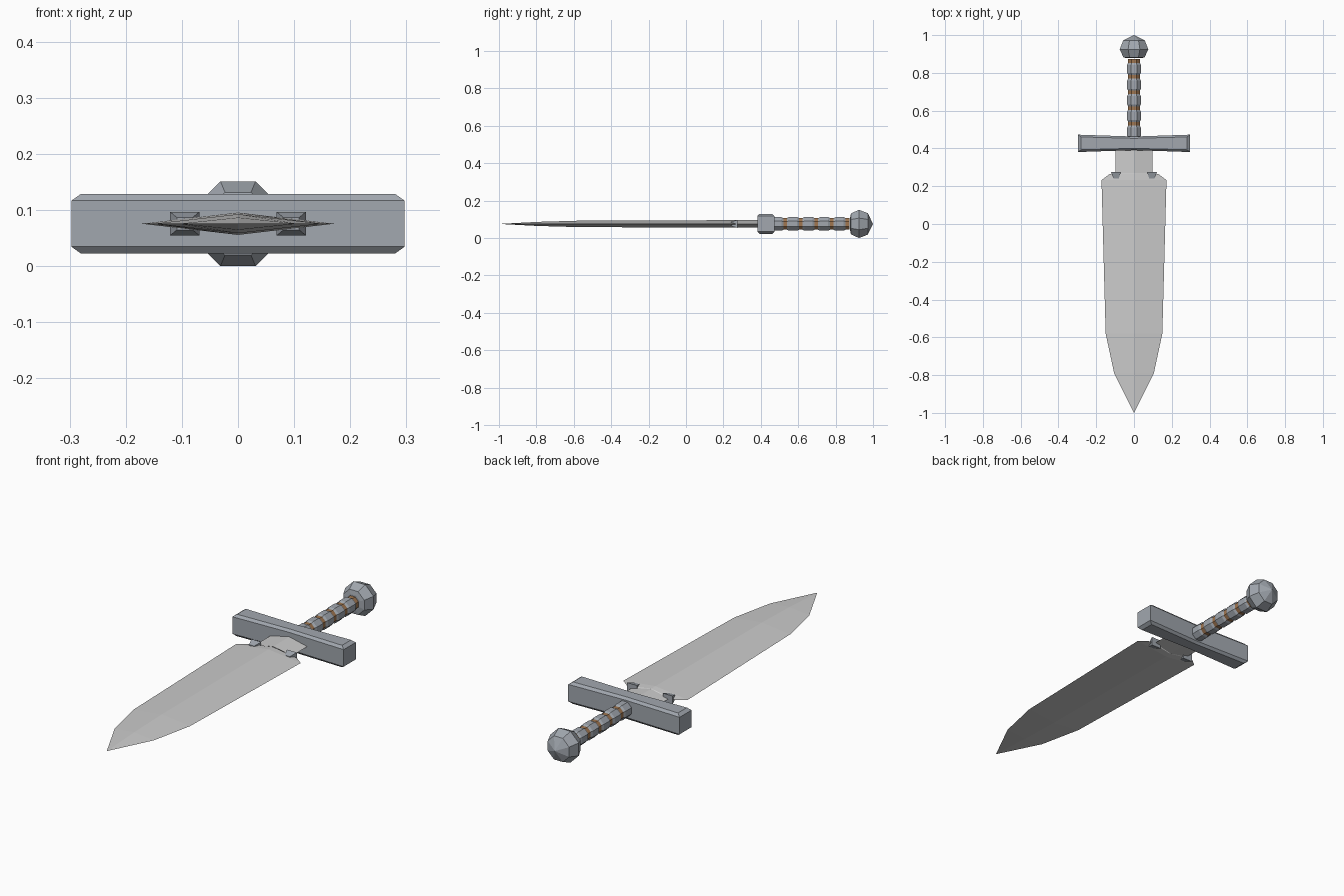
import bpy, bmesh, math

if "Cube" in bpy.data.objects:
    bpy.data.objects.remove(bpy.data.objects["Cube"])

ZC = 0.0755  # height of the sword's long axis


def material(name, color):
    m = bpy.data.materials.new(name)
    m.diffuse_color = (*color, 1)
    m.use_nodes = True
    m.node_tree.nodes["Principled BSDF"].inputs["Base Color"].default_value = m.diffuse_color
    return m


def loft(name, rings, mat):
    """Skin a list of equal-length point rings and cap both ends."""
    bm = bmesh.new()
    rows = [[bm.verts.new((x, y, z + ZC)) for x, y, z in r] for r in rings]
    n = len(rows[0])
    for a, b in zip(rows, rows[1:]):
        for i in range(n):
            j = (i + 1) % n
            bm.faces.new((a[i], a[j], b[j], b[i]))
    bm.faces.new(rows[0][::-1])
    bm.faces.new(rows[-1])
    bmesh.ops.remove_doubles(bm, verts=bm.verts, dist=1e-5)
    bmesh.ops.recalc_face_normals(bm, faces=bm.faces)
    me = bpy.data.meshes.new(name)
    bm.to_mesh(me)
    bm.free()
    me.materials.append(mat)
    ob = bpy.data.objects.new(name, me)
    bpy.context.collection.objects.link(ob)
    return ob


def turned(name, profile, mat, sides=8):
    """Faceted lathe along y; profile is (flat-to-centre radius, y)."""
    k = 1 / math.cos(math.pi / sides)
    angles = [2 * math.pi * (i + 0.5) / sides for i in range(sides)]
    return loft(name, [[(r * k * math.cos(a), y, r * k * math.sin(a))
                        for a in angles] for r, y in profile], mat)


blade_steel = material("blade_steel", (0.68, 0.69, 0.71))
steel = material("dark_steel", (0.36, 0.39, 0.43))
leather = material("brown_wrap", (0.35, 0.18, 0.08))

# Blade: diamond sections (y, half width, half thickness)
sections = [(-1.0, 0, 0), (-0.79, 0.105, 0.011), (-0.58, 0.15, 0.017),
            (0.232, 0.172, 0.02), (0.264, 0.13, 0.02),
            (0.268, 0.098, 0.02), (0.41, 0.098, 0.02)]
loft("blade", [[(w, y, 0), (0, y, t), (-w, y, 0), (0, y, -t)]
               for y, w, t in sections], blade_steel)

# Small wedge lugs in the blade shoulders
for side, label in ((-1, "left"), (1, "right")):
    loft("shoulder_lug_" + label,
         [[(side * (0.095 + sx * w), y, sz * h)
           for sx, sz in ((-1, -1), (1, -1), (1, 1), (-1, 1))]
          for y, w, h in ((0.24, 0.014, 0.011), (0.275, 0.026, 0.021))], steel)

# Crossguard: waisted outline with chamfered top and bottom


def guard_ring(z, inset):
    x, end, mid = 0.297 - inset * 1.4, 0.046 - inset, 0.036 - inset * 0.8
    pts = [(-x, -end), (0, -mid), (x, -end), (x, end), (0, mid), (-x, end)]
    return [(px, 0.427 + py, z) for px, py in pts]


loft("crossguard", [guard_ring(-0.053, 0.012), guard_ring(-0.041, 0),
                    guard_ring(0.041, 0), guard_ring(0.053, 0.012)], steel)

# Grip: swelling segments separated by brown bands
pitch = 0.083
for i in range(5):
    y = 0.455 + i * pitch
    turned(f"grip_segment_{i + 1}",
           [(0.030, y), (0.036, y + 0.012), (0.036, y + 0.056),
            (0.030, y + 0.068)], steel)
    turned(f"grip_band_{i + 1}",
           [(0.031, y + 0.064), (0.031, y + pitch + 0.004)], leather)

# Pommel
turned("pommel", [(0.036, 0.878), (0.056, 0.882), (0.0755, 0.925),
                  (0.057, 0.972), (0, 1.0)], steel)
